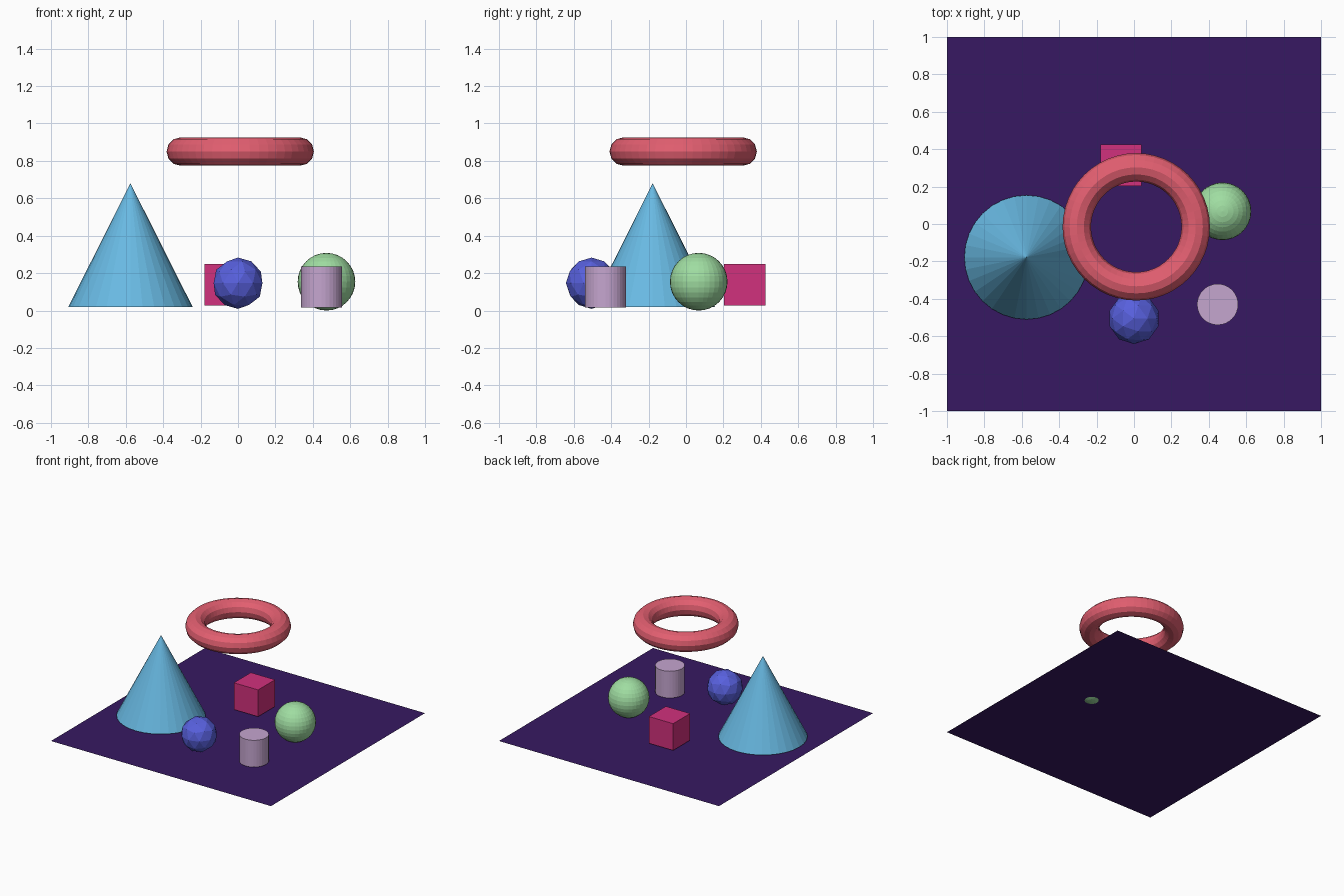
import bpy

if "Cube" in bpy.data.objects:
    bpy.data.objects.remove(bpy.data.objects["Cube"])

ops = bpy.ops.mesh


def finish(name, colour):
    """Name the newest primitive and give it a plain colour (sRGB 0-255)."""
    obj = bpy.context.object
    obj.name = name
    mat = bpy.data.materials.new(name + "_colour")
    mat.diffuse_color = [(c / 255) ** 2.2 for c in colour] + [1]
    mat.use_nodes = True
    mat.node_tree.nodes["Principled BSDF"].inputs["Base Color"].default_value = mat.diffuse_color
    obj.data.materials.append(mat)
    return obj


# Floor sheet
ops.primitive_plane_add(size=2, location=(0, 0, 0.01))
finish("floor", (58, 31, 98))

# Large cone
ops.primitive_cone_add(vertices=32, radius1=0.332, radius2=0, depth=0.66,
                       location=(-0.575, -0.178, 0.35))
finish("cone", (104, 184, 226))

# Floating ring
ops.primitive_torus_add(major_segments=48, minor_segments=12, major_radius=0.318,
                        minor_radius=0.076, location=(0.012, -0.015, 0.85))
finish("ring", (226, 95, 112))

# Ball
ops.primitive_uv_sphere_add(segments=32, ring_count=16, radius=0.154,
                            location=(0.473, 0.068, 0.154))
finish("ball", (158, 220, 160))

# Faceted ball
ops.primitive_ico_sphere_add(subdivisions=2, radius=0.137, location=(0, -0.505, 0.146))
finish("faceted_ball", (88, 96, 220))

# Cube
ops.primitive_cube_add(size=0.22, location=(-0.07, 0.314, 0.138))
finish("cube", (208, 52, 124))

# Cylinder
ops.primitive_cylinder_add(vertices=32, radius=0.11, depth=0.22,
                           location=(0.447, -0.43, 0.126))
finish("cylinder", (196, 164, 206))
